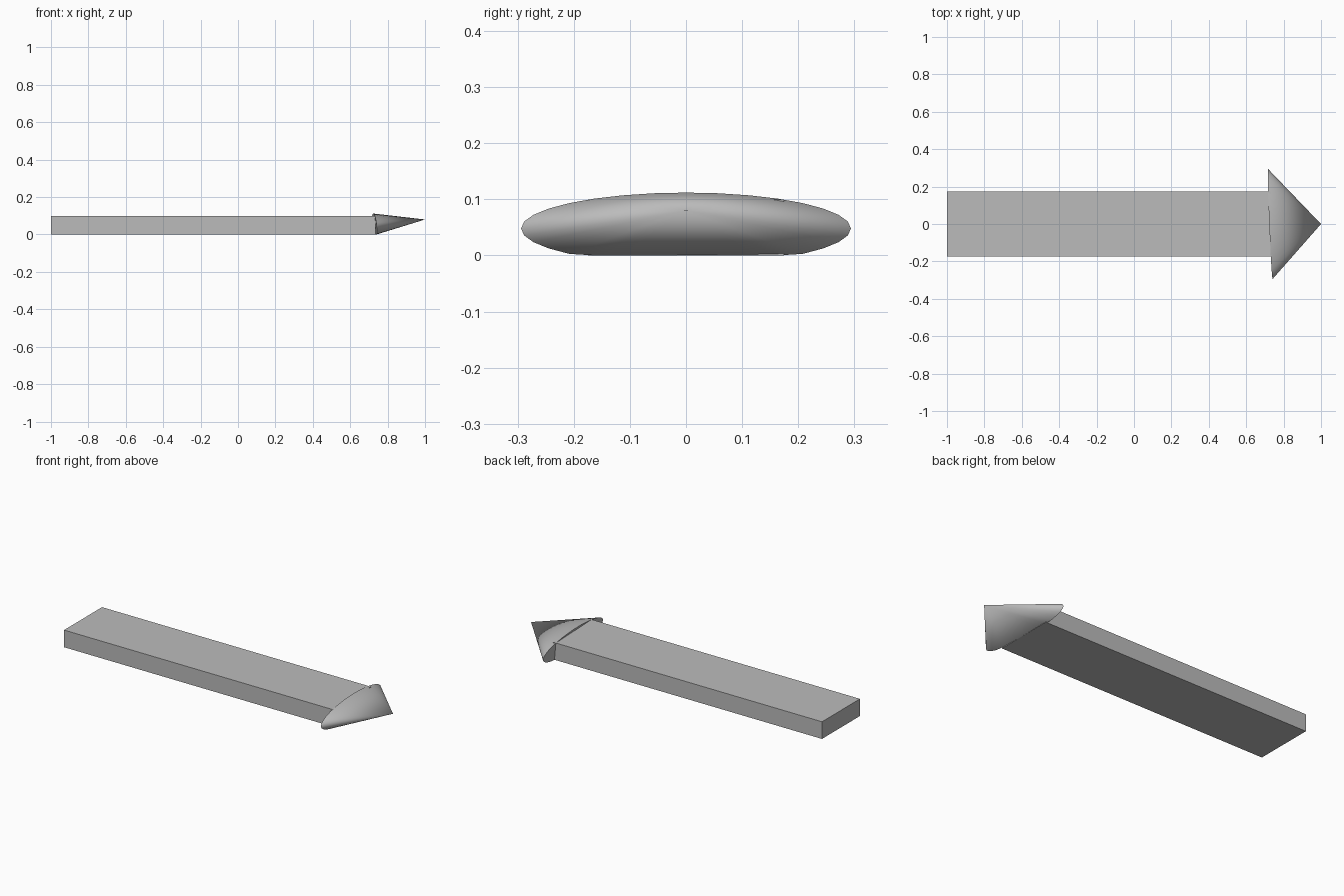
import bpy, bmesh, math
from mathutils import Vector

if "Cube" in bpy.data.objects:
    bpy.data.objects.remove(bpy.data.objects["Cube"])

grey = bpy.data.materials.new("plain grey")
grey.diffuse_color = (0.5, 0.5, 0.5, 1)
grey.use_nodes = True
grey.node_tree.nodes["Principled BSDF"].inputs["Base Color"].default_value = grey.diffuse_color


def add_object(name, bm):
    bmesh.ops.recalc_face_normals(bm, faces=bm.faces)
    mesh = bpy.data.meshes.new(name)
    bm.to_mesh(mesh)
    bm.free()
    mesh.materials.append(grey)
    obj = bpy.data.objects.new(name, mesh)
    bpy.context.collection.objects.link(obj)
    return obj


# Long flat shaft
X0, X1, HALF_W, HEIGHT = -1.0, 0.735, 0.175, 0.1
bm = bmesh.new()
bmesh.ops.create_cube(bm, size=1)
bmesh.ops.scale(bm, vec=(X1 - X0, 2 * HALF_W, HEIGHT), verts=bm.verts)
bmesh.ops.translate(bm, vec=((X0 + X1) / 2, 0, HEIGHT / 2), verts=bm.verts)
add_object("arrow_shaft", bm)

# Squashed, slightly turned cone head, its underside flattened to the ground
SEGMENTS = 32
bm = bmesh.new()
tip = bm.verts.new(Vector((1.0, 0, 0.08)))
rim = []
for i in range(SEGMENTS):
    a = 2 * math.pi * i / SEGMENTS
    y = 0.294 * math.cos(a)
    z = max(0, 0.048 + 0.064 * math.sin(a))
    x = 0.729 - 0.041 * y - 0.09 * (z - 0.048)
    rim.append(bm.verts.new((x, y, z)))
for i in range(SEGMENTS):
    bm.faces.new((rim[i], rim[(i + 1) % SEGMENTS], tip))
bm.faces.new(rim[::-1])
head = add_object("arrow_head", bm)

bpy.context.view_layer.objects.active = head
head.select_set(True)
bpy.ops.object.shade_smooth_by_angle(angle=math.radians(40))
